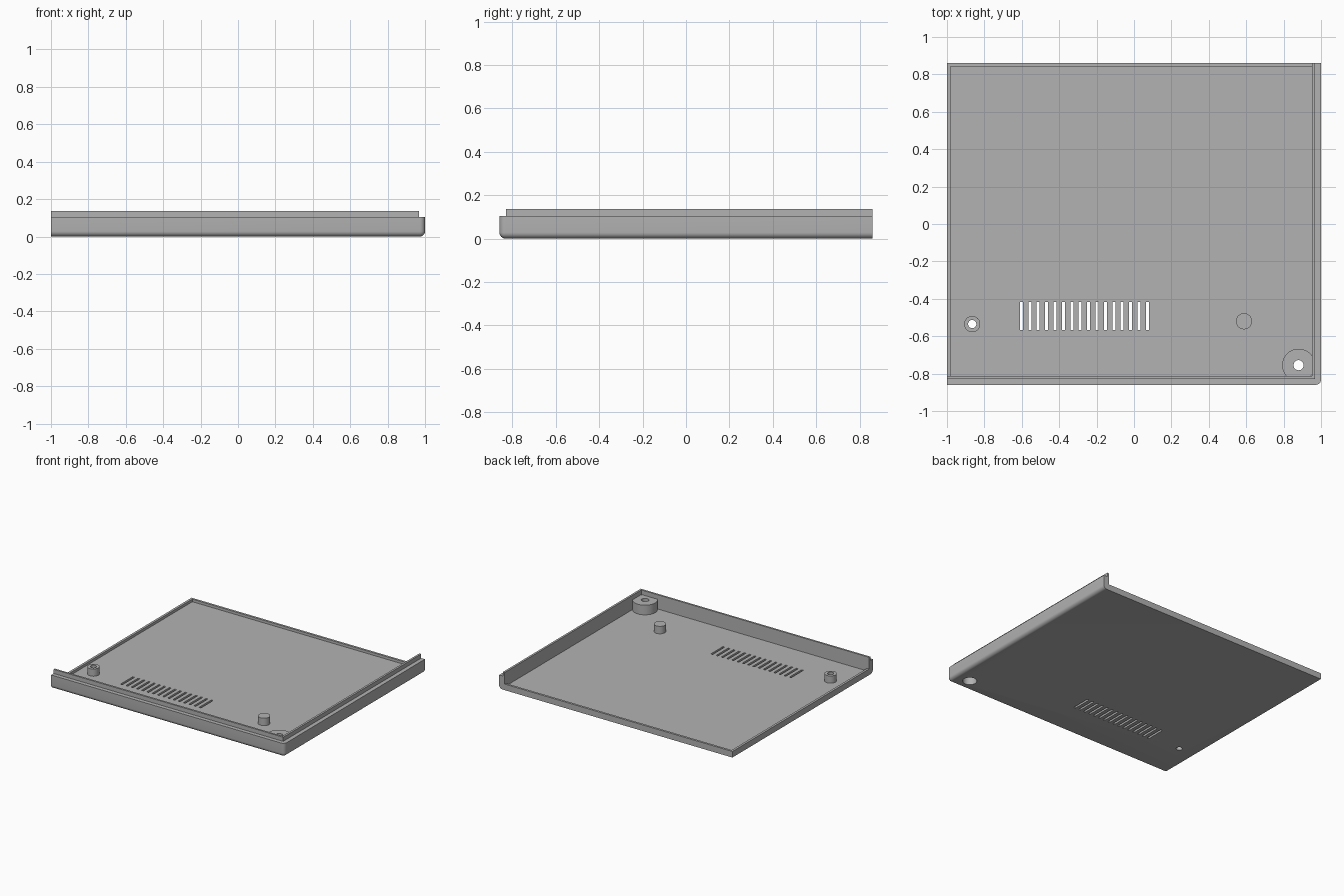
import bpy, bmesh, math
from mathutils import Matrix, Vector

if "Cube" in bpy.data.objects:
    bpy.data.objects.remove(bpy.data.objects["Cube"])

GREY = (0.45, 0.45, 0.45, 1)
mat = bpy.data.materials.new("plain grey")
mat.use_nodes = True
mat.diffuse_color = GREY
mat.node_tree.nodes["Principled BSDF"].inputs["Base Color"].default_value = GREY

FLOOR, RIM, WALL, LIP = 0.027, 0.047, 0.105, 0.137
BACK, LEFT_IN, RIGHT_IN, FRONT_IN = 0.86, -0.982, 0.952, -0.814
LIP_X, LIP_Y = 0.968, -0.829


def add_box(bm, lo, hi):
    lo, hi = Vector(lo), Vector(hi)
    m = Matrix.Translation((lo + hi) / 2) @ Matrix.Diagonal((*(hi - lo), 1))
    return bmesh.ops.create_cube(bm, size=1, matrix=m)["verts"]


def finish(bm, name):
    me = bpy.data.meshes.new(name)
    bm.to_mesh(me)
    bm.free()
    me.materials.append(mat)
    ob = bpy.data.objects.new(name, me)
    bpy.context.collection.objects.link(ob)
    return ob


def boxes(name, *spans):
    bm = bmesh.new()
    for lo, hi in spans:
        add_box(bm, lo, hi)
    return finish(bm, name)


def cylinder(name, x, y, r, z0, z1):
    bm = bmesh.new()
    bmesh.ops.create_cone(bm, cap_ends=True, segments=48, radius1=r, radius2=r, depth=z1 - z0,
                          matrix=Matrix.Translation((x, y, (z0 + z1) / 2)))
    return finish(bm, name)


def combine(target, tool, operation="DIFFERENCE"):
    mod = target.modifiers.new("combine", "BOOLEAN")
    mod.operation, mod.object, mod.solver = operation, tool, "EXACT"
    bpy.context.view_layer.objects.active = target
    bpy.ops.object.modifier_apply(modifier=mod.name)
    bpy.data.objects.remove(tool)


# Tray block, rounded along the front and +x bottom edges and their shared corner
bm = bmesh.new()
add_box(bm, (-1, -BACK, 0), (1, BACK, WALL))


def on_sides(e):
    sides = [all(v.co.y < 0 for v in e.verts), all(v.co.x > 0 for v in e.verts),
             all(v.co.z < 0.01 for v in e.verts)]
    return sum(sides) == 2


bmesh.ops.bevel(bm, geom=[e for e in bm.edges if on_sides(e)], offset=0.028,
                segments=6, profile=0.5, affect="EDGES")
tray = finish(bm, "tray")

# Hollow the inside, leaving a low rim on the back and -x sides
combine(tray, boxes("rim_cutter", ((-1.1, FRONT_IN, RIM), (RIGHT_IN, 1, 0.3))))
combine(tray, boxes("floor_cutter", ((LEFT_IN, FRONT_IN, FLOOR), (RIGHT_IN, 0.843, 0.3))))

# Mounting bosses: (x, y, radius, top)
for x, y, r, top in [(0.88, -0.755, 0.088, 0.102), (-0.865, -0.535, 0.043, 0.083),
                     (0.588, -0.52, 0.043, 0.085)]:
    combine(tray, cylinder("boss", x, y, r, 0.012, top), "UNION")

# Screw holes, with a counterbore beneath the corner boss
for x, y, r, top in [(0.88, -0.755, 0.027, 0.2), (0.88, -0.755, 0.05, 0.06),
                     (-0.865, -0.535, 0.022, 0.2)]:
    combine(tray, cylinder("hole_cutter", x, y, r, -0.1, top))

# Row of vent slots
slots = [-0.602 + i * 0.0449 for i in range(16)]
combine(tray, boxes("slot_cutter", *[((x - 0.008, -0.567, -0.1), (x + 0.008, -0.417, 0.1))
                                     for x in slots]))

# Raised locating lip along the front and +x walls
bm = bmesh.new()
outline = [(-1, LIP_Y), (LIP_X, LIP_Y), (LIP_X, BACK), (RIGHT_IN, BACK),
           (RIGHT_IN, FRONT_IN), (-1, FRONT_IN)]
face = bm.faces.new([bm.verts.new((x, y, WALL)) for x, y in outline])
top = bmesh.ops.extrude_face_region(bm, geom=[face])["geom"]
bmesh.ops.translate(bm, vec=(0, 0, LIP - WALL),
                    verts=[g for g in top if isinstance(g, bmesh.types.BMVert)])
bmesh.ops.recalc_face_normals(bm, faces=bm.faces)
lip = finish(bm, "locating_lip")

bpy.ops.object.select_all(action="DESELECT")
tray.select_set(True)
bpy.context.view_layer.objects.active = tray
bpy.ops.object.shade_smooth_by_angle(angle=math.radians(30))
